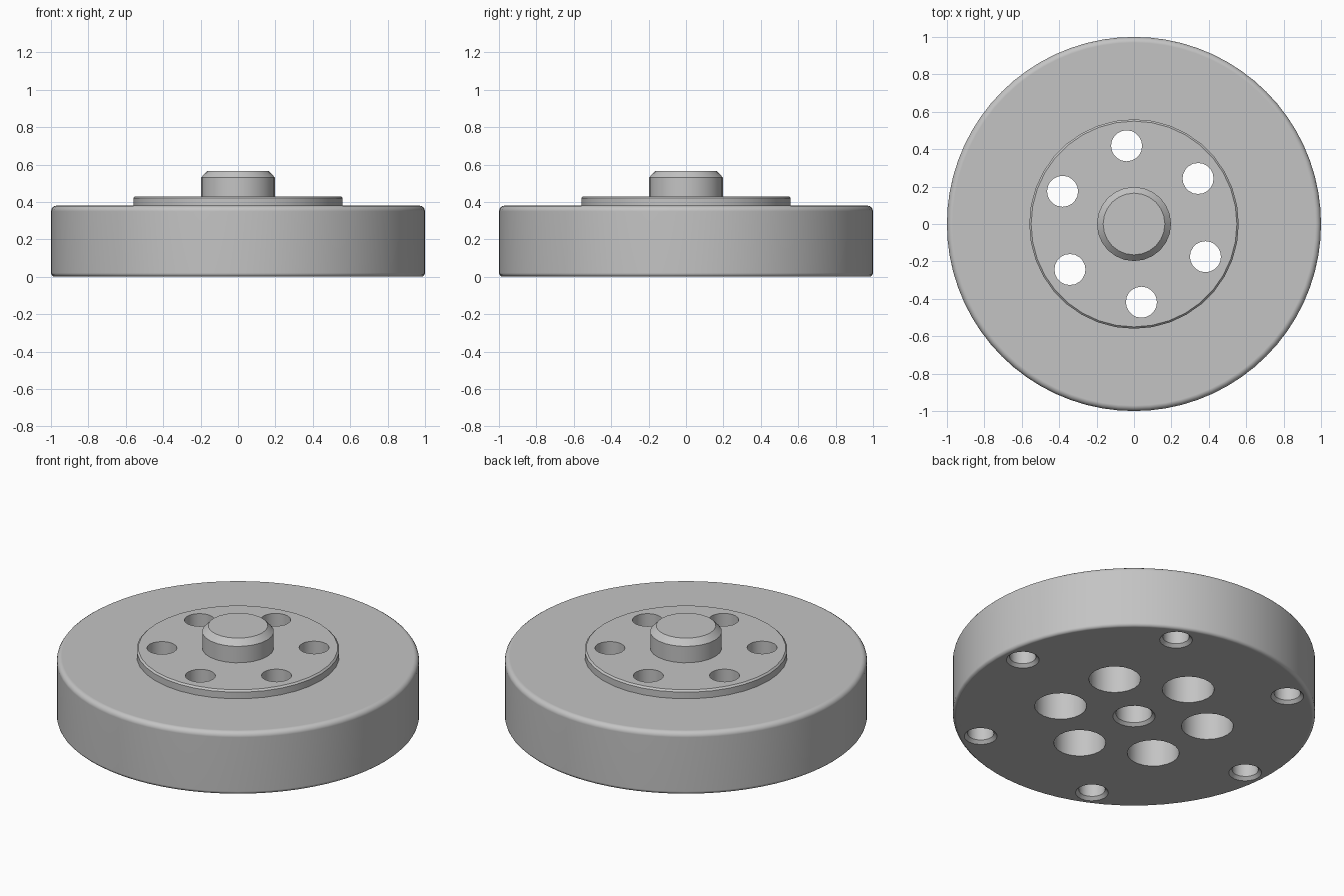
import bpy
import bmesh
from math import cos, sin, pi, radians

if "Cube" in bpy.data.objects:
    bpy.data.objects.remove(bpy.data.objects["Cube"], do_unlink=True)

metal = bpy.data.materials.new("plain grey metal")
metal.use_nodes = True
grey = (0.55, 0.55, 0.55, 1)
metal.diffuse_color = grey
metal.node_tree.nodes["Principled BSDF"].inputs["Base Color"].default_value = grey


def lathe(name, profile, sides, x=0, y=0):
    """Closed turned solid from (radius, height) points, listed bottom to top."""
    bm = bmesh.new()
    rings = []
    for r, z in profile:
        rings.append([bm.verts.new((x + r * cos(2 * pi * i / sides),
                                    y + r * sin(2 * pi * i / sides), z))
                      for i in range(sides)])
    for low, high in zip(rings, rings[1:]):
        for i in range(sides):
            j = (i + 1) % sides
            bm.faces.new((low[i], low[j], high[j], high[i]))
    bm.faces.new(rings[0][::-1])
    bm.faces.new(rings[-1])
    mesh = bpy.data.meshes.new(name)
    bm.to_mesh(mesh)
    bm.free()
    mesh.materials.append(metal)
    obj = bpy.data.objects.new(name, mesh)
    bpy.context.collection.objects.link(obj)
    return obj


def fillet(radius, z, size, steps, top):
    """Quarter-round edge points for the rim, ordered bottom to top."""
    points = []
    for i in range(steps + 1):
        a = (pi / 2) * i / steps
        if top:
            points.append((radius - size + size * cos(a), z - size + size * sin(a)))
        else:
            points.append((radius - size + size * sin(a), z + size - size * cos(a)))
    return points


def combine(target, tool, operation):
    mod = target.modifiers.new(operation.title(), "BOOLEAN")
    mod.operation = operation
    mod.solver = "EXACT"
    mod.object = tool
    bpy.context.view_layer.objects.active = target
    bpy.ops.object.modifier_apply(modifier=mod.name)
    bpy.data.objects.remove(tool, do_unlink=True)


# Thick wheel with rounded rims
wheel = lathe("flanged_wheel", fillet(1, 0, 0.02, 3, False)
              + fillet(1, 0.38, 0.03, 4, True), 72)

# Raised flange and central chamfered post
flange = lathe("raised_flange", [(0.56, 0.3), (0.56, 0.42), (0.55, 0.43)], 36)
combine(wheel, flange, "UNION")
post = lathe("centre_post", [(0.198, 0.35), (0.198, 0.53), (0.165, 0.565)], 24)
combine(wheel, post, "UNION")

# Stepped bolt holes running right through
for k in range(6):
    a = radians(35.4 + 60 * k)
    hole = lathe("bolt_hole_cutter", [(0.144, -0.1), (0.144, 0.24), (0.083, 0.24),
                                      (0.083, 0.6)], 20, 0.42 * cos(a), 0.42 * sin(a))
    combine(wheel, hole, "DIFFERENCE")


def blind_hole(r, wide, depth, x=0, y=0):
    """Countersunk hole in the underside."""
    lip = wide - r
    tool = lathe("blind_hole_cutter", [(wide + 0.05, -0.05), (r, lip), (r, depth)],
                 20, x, y)
    combine(wheel, tool, "DIFFERENCE")


# Small outer holes and the centre hole underneath
for k in range(6):
    a = radians(5.4 + 60 * k)
    blind_hole(0.073, 0.091, 0.25, 0.874 * cos(a), 0.874 * sin(a))
blind_hole(0.1, 0.117, 0.28)

# Smooth curved walls, keep flat faces flat
bpy.ops.object.select_all(action="DESELECT")
wheel.select_set(True)
bpy.context.view_layer.objects.active = wheel
bpy.ops.object.shade_smooth_by_angle(angle=radians(32))
weighted = wheel.modifiers.new("Flat caps", "WEIGHTED_NORMAL")
weighted.keep_sharp = True
